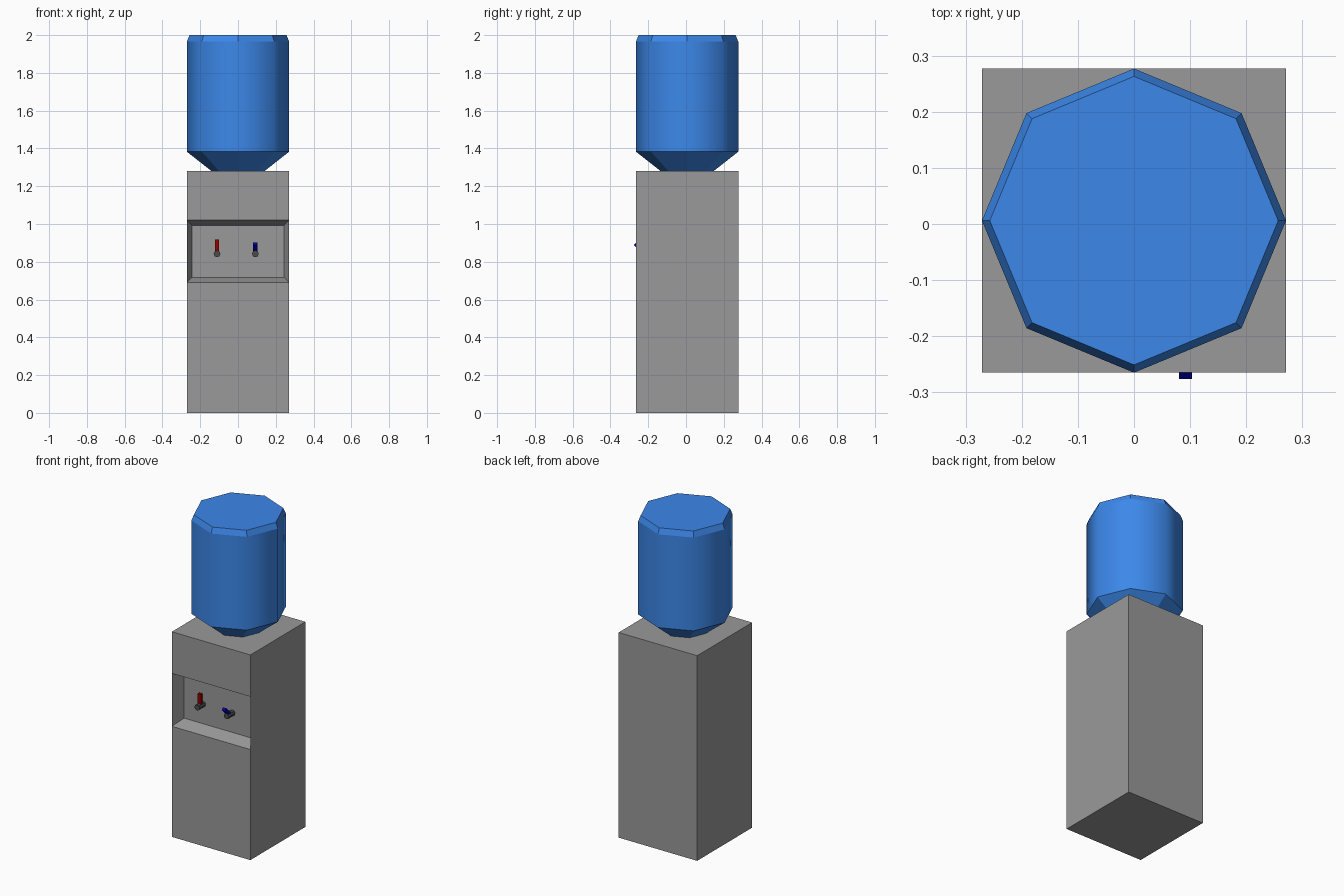
import bpy, bmesh
from math import radians, sin, cos, pi
from mathutils import Matrix

if "Cube" in bpy.data.objects:
    bpy.data.objects.remove(bpy.data.objects["Cube"])

CY = 0.006      # body and bottle centre in y
R = 0.271       # half width of the body, radius of the bottle


def material(name, rgb):
    m = bpy.data.materials.new(name)
    m.diffuse_color = (*rgb, 1)
    m.use_nodes = True
    m.node_tree.nodes["Principled BSDF"].inputs["Base Color"].default_value = m.diffuse_color
    return m


def finish(name, bm, mat):
    bmesh.ops.recalc_face_normals(bm, faces=bm.faces)
    me = bpy.data.meshes.new(name)
    bm.to_mesh(me)
    bm.free()
    me.materials.append(mat)
    ob = bpy.data.objects.new(name, me)
    bpy.context.collection.objects.link(ob)


# Cabinet: box whose front is split into strips, the middle one sunk in
bm = bmesh.new()
bmesh.ops.create_cube(bm, size=1, matrix=Matrix.Translation((0, CY, 0.64))
                      @ Matrix.Diagonal((2 * R, 2 * R, 1.28, 1)))
for z in (0.69, 1.02):
    bmesh.ops.bisect_plane(bm, geom=bm.verts[:] + bm.edges[:] + bm.faces[:],
                           plane_co=(0, 0, z), plane_no=(0, 0, 1))
bm.normal_update()
niche = [f for f in bm.faces if f.normal.y < -0.9
         and 0.7 < f.calc_center_median().z < 1.0]
bmesh.ops.inset_individual(bm, faces=niche, thickness=0.028, depth=-0.08,
                           use_even_offset=True)
finish("cabinet", bm, material("cabinet_grey", (0.32, 0.32, 0.32)))

# Bottle: eight-sided rings from neck to bevelled top
bm = bmesh.new()
rings = []
for r, z in ((0.14, 1.28), (R, 1.383), (R, 1.965), (0.257, 2.0)):
    rings.append([bm.verts.new((r * cos(i * pi / 4), CY + r * sin(i * pi / 4), z))
                  for i in range(8)])
for k, (a, b) in enumerate(zip(rings, rings[1:])):
    for i in range(8):
        j = (i + 1) % 8
        f = bm.faces.new((a[i], a[j], b[j], b[i]))
        f.smooth = k == 1       # only the upright wall is rounded
bm.faces.new(rings[0][::-1])
bm.faces.new(rings[-1])
finish("bottle", bm, material("bottle_blue", (0.045, 0.245, 0.82)))

spout_grey = material("spout_grey", (0.07, 0.07, 0.07))


# Taps: short spout with a lever, the cold one pulled forward
def tap(name, x, tilt, mat):
    bm = bmesh.new()
    bmesh.ops.create_cone(bm, cap_ends=True, segments=8, radius1=0.018,
                          radius2=0.018, depth=0.065,
                          matrix=Matrix.Translation((x, -0.213, 0.842))
                          @ Matrix.Rotation(pi / 2, 4, 'X'))
    finish(name + "_spout", bm, spout_grey)
    bm = bmesh.new()
    bmesh.ops.create_cube(bm, size=1, matrix=Matrix.Translation((x, -0.216, 0.842))
                          @ Matrix.Rotation(radians(tilt), 4, 'X')
                          @ Matrix.Translation((0, 0, 0.038))
                          @ Matrix.Diagonal((0.023, 0.018, 0.076, 1)))
    finish(name + "_lever", bm, mat)


tap("hot_tap", -0.111, 0, material("lever_red", (0.3, 0.0, 0.0)))
tap("cold_tap", 0.092, 45, material("lever_blue", (0.0, 0.0, 0.45)))
